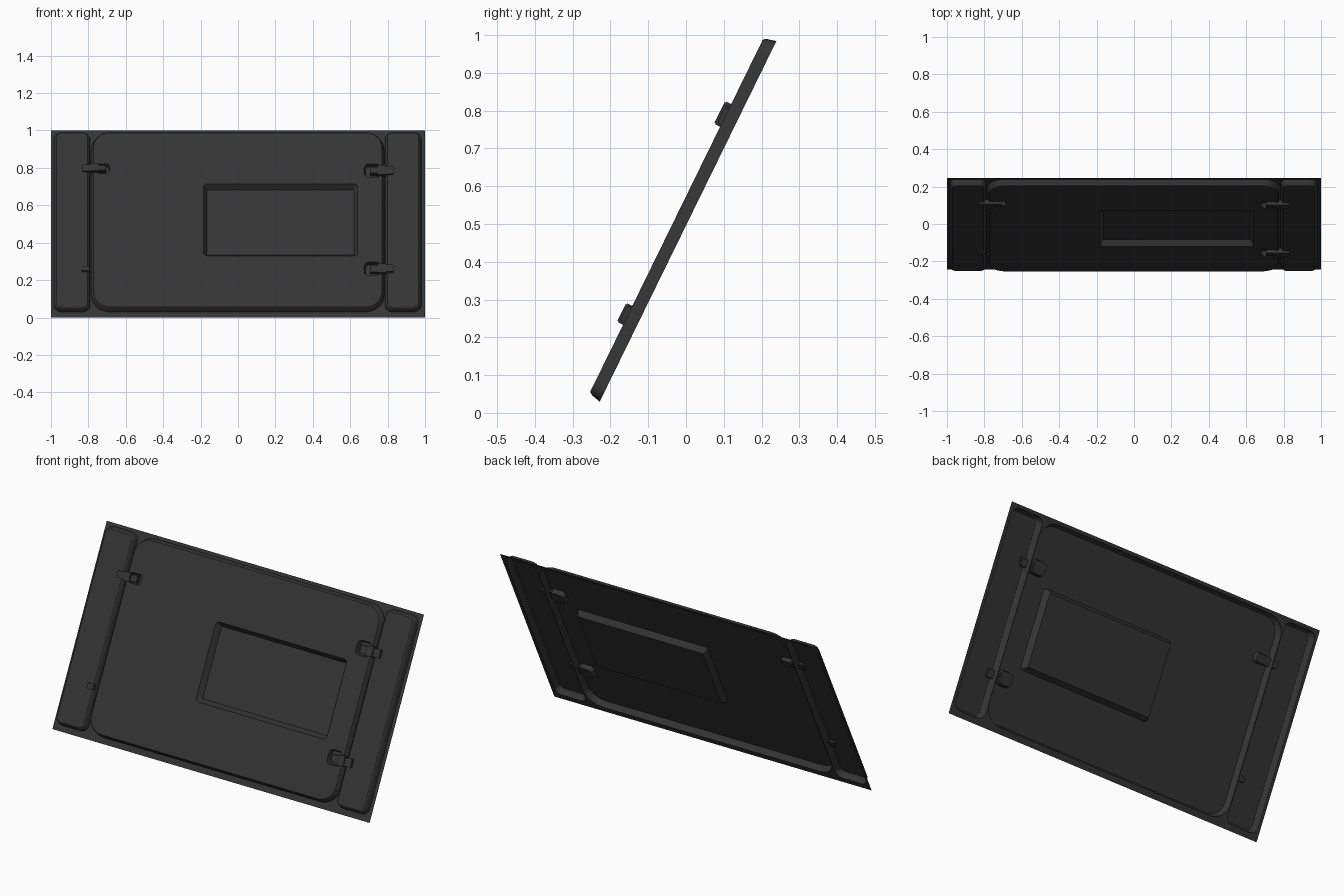
import bpy, bmesh, math
from mathutils import Matrix, Vector

if "Cube" in bpy.data.objects:
    bpy.data.objects.remove(bpy.data.objects["Cube"])

# Panel space: x across, y up the slope, z out of the front face
L = math.hypot(0.49, 1.0)
c, s = 0.49 / L, 1.0 / L
TILT = Matrix(((1, 0, 0, 0), (0, c, -s, -0.243), (0, s, c, 0), (0, 0, 0, 1)))
T = 0.034  # height of the raised panels

dark = bpy.data.materials.new("dark_plastic")
dark.diffuse_color = (0.035, 0.035, 0.035, 1)
dark.use_nodes = True
dark.node_tree.nodes["Principled BSDF"].inputs["Base Color"].default_value = dark.diffuse_color


def finish(bm, name):
    me = bpy.data.meshes.new(name)
    bm.normal_update()
    bm.to_mesh(me)
    bm.free()
    me.transform(TILT)
    ob = bpy.data.objects.new(name, me)
    me.materials.append(dark)
    bpy.context.collection.objects.link(ob)
    bpy.ops.object.select_all(action='DESELECT')
    ob.select_set(True)
    bpy.context.view_layer.objects.active = ob
    bpy.ops.object.shade_smooth_by_angle(angle=math.radians(30))
    return ob


def ring(bm, rect, r, inset, h, n=8):
    """Counter-clockwise rounded rectangle of vertices."""
    x0, x1, y0, y1 = rect
    x0, x1, y0, y1 = x0 + inset, x1 - inset, y0 + inset, y1 - inset
    r = max(r - inset, 0.003)
    out = []
    for k, (cx, cy) in enumerate(((x1 - r, y1 - r), (x0 + r, y1 - r),
                                  (x0 + r, y0 + r), (x1 - r, y0 + r))):
        for i in range(n + 1):
            a = math.pi / 2 * (k + i / n)
            out.append(bm.verts.new((cx + r * math.cos(a), cy + r * math.sin(a), h)))
    return out


def stack(bm, rect, r, steps):
    rings = [ring(bm, rect, r, i, h) for i, h in steps]
    for a, b in zip(rings, rings[1:]):
        for i in range(len(a)):
            j = (i + 1) % len(a)
            bm.faces.new((a[i], a[j], b[j], b[i]))
    return rings


def loop_edges(bm, vs):
    return [bm.edges.get((a, b)) or bm.edges.new((a, b))
            for a, b in zip(vs, vs[1:] + vs[:1])]


def fill(bm, *loops):
    edges = [e for lp in loops for e in loop_edges(bm, lp)]
    bmesh.ops.triangle_fill(bm, use_beauty=True, use_dissolve=False,
                            edges=edges, normal=Vector((0, 0, 1)))


main = ((-0.785, 0.782, 0.033, 1.096), 0.1)
left = ((-0.985, -0.79, 0.033, 1.096), 0.04)
right = ((0.785, 0.98, 0.033, 1.096), 0.04)

# Thin backing frame, open behind each raised panel
bm = bmesh.new()
outer = [bm.verts.new((x, y, 0)) for x, y in ((-1, 0), (1, 0), (1, L), (-1, L))]
fill(bm, outer, *[ring(bm, rc, r, 0, 0) for rc, r in (main, left, right)])
finish(bm, "backing_frame")

# Raised side panels
EDGE = [(0, 0), (0.006, T - 0.01), (0.009, T - 0.004), (0.015, T)]
for name, (rc, r) in (("left_side_panel", left), ("right_side_panel", right)):
    bm = bmesh.new()
    fill(bm, stack(bm, rc, r, EDGE)[-1])
    finish(bm, name)

# Main door with plate recess and latch pockets
bm = bmesh.new()
tops = [stack(bm, *main, [(0, 0), (0.008, T - 0.005), (0.013, T)])[-1]]
sunk = [((-0.185, 0.64, 0.351, 0.779), 0.02, 0.02, 0.003),
        ((0.675, 0.763, 0.818, 0.898), 0.025, 0.006, 0.008),
        ((0.675, 0.763, 0.234, 0.314), 0.025, 0.006, 0.008),
        ((-0.765, -0.685, 0.842, 0.898), 0.022, 0.006, 0.012)]
for rc, r, slope, floor in sunk:
    rings = stack(bm, rc, r, [(0, T), (slope, floor)])
    tops.append(rings[0])
    fill(bm, rings[-1])
fill(bm, *tops)
finish(bm, "main_door")


def block(bm, x0, x1, y, w, z0, z1):
    m = Matrix.Translation(((x0 + x1) / 2, y, (z0 + z1) / 2)) @ \
        Matrix.Diagonal((abs(x1 - x0), w, z1 - z0, 1))
    vs = bmesh.ops.create_cube(bm, size=1, matrix=m)["verts"]
    es = list({e for v in vs for e in v.link_edges})
    bmesh.ops.bevel(bm, geom=es, offset=0.003, segments=2, affect='EDGES')


# Latches: lever, knuckle and anchor on the side panel
def latch(name, side, y, k):
    bm = bmesh.new()
    block(bm, side * 0.705, side * 0.77, y, 0.042 * k, 0.015, 0.045)
    block(bm, side * 0.745, side * 0.79, y, 0.056 * k, 0.018, 0.052)
    block(bm, side * 0.78, side * 0.832, y, 0.046 * k, 0.02, 0.046)
    finish(bm, name)


latch("upper_right_latch", 1, 0.855, 1)
latch("lower_right_latch", 1, 0.271, 1)
latch("upper_left_latch", -1, 0.87, 0.85)

# Bare anchor where the lower left latch is absent
bm = bmesh.new()
block(bm, -0.838, -0.795, 0.271, 0.034, 0.02, 0.044)
finish(bm, "lower_left_anchor")
